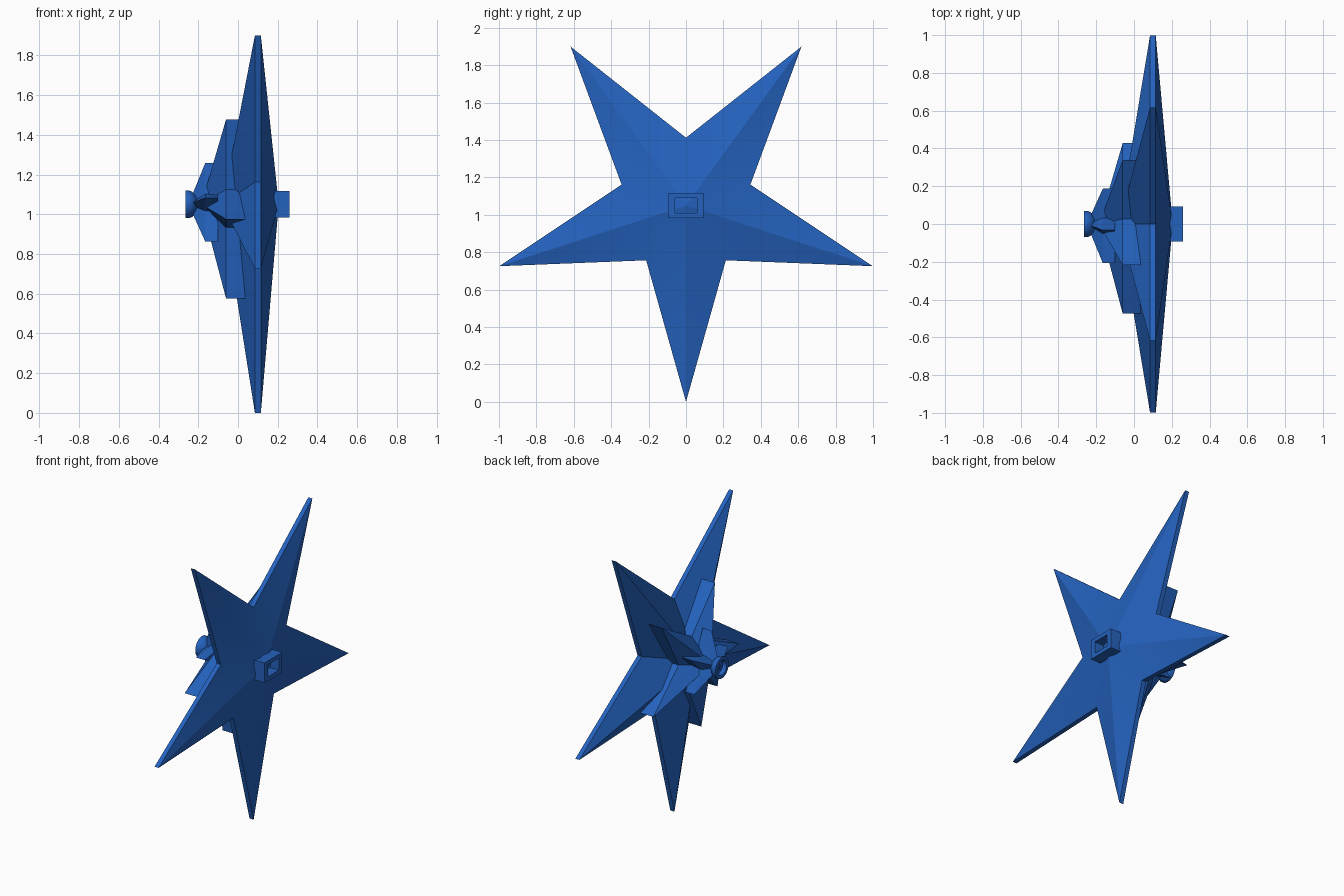
import bpy, bmesh, math
from mathutils import Vector

if "Cube" in bpy.data.objects:
    bpy.data.objects.remove(bpy.data.objects["Cube"])

CZ = 1.05  # height of the shared star axis

blue = bpy.data.materials.new("star blue")
blue.diffuse_color = (0.018, 0.122, 0.515, 1)
blue.use_nodes = True
blue.node_tree.nodes["Principled BSDF"].inputs["Base Color"].default_value = blue.diffuse_color


def finish(name, bm):
    bmesh.ops.recalc_face_normals(bm, faces=bm.faces)
    me = bpy.data.meshes.new(name)
    bm.to_mesh(me)
    bm.free()
    me.materials.append(blue)
    ob = bpy.data.objects.new(name, me)
    bpy.context.collection.objects.link(ob)
    bpy.ops.object.select_all(action='DESELECT')
    ob.select_set(True)
    bpy.context.view_layer.objects.active = ob
    bpy.ops.object.shade_smooth_by_angle(angle=math.radians(30))
    return ob


def star(name, radius, tip_angle, x_left_apex, x_left, x_right, x_right_apex):
    """Five-pointed faceted star around the x axis, with an outer rim wall."""
    bm = bmesh.new()
    rims = []
    for x in (x_left, x_right):
        ring = []
        for i in range(10):
            a = math.radians(tip_angle + 36 * i)
            r = radius * (1 if i % 2 == 0 else 0.345)
            ring.append(bm.verts.new((x, r * math.cos(a), CZ + r * math.sin(a))))
        rims.append(ring)
    left = bm.verts.new((x_left_apex, 0, CZ))
    right = bm.verts.new((x_right_apex, 0, CZ))
    a, b = rims
    for i in range(10):
        j = (i + 1) % 10
        bm.faces.new((a[i], a[j], b[j], b[i]))
        bm.faces.new((left, a[j], a[i]))
        bm.faces.new((right, b[i], b[j]))
    return finish(name, bm)


# Three stacked stars, each twisted against the one behind it
star("large_star", 1.05, 270, -0.08, 0.085, 0.115, 0.205)
star("middle_star", 0.48, 261, -0.185, -0.06, 0.05, 0.05)
star("small_star", 0.21, 243, -0.25, -0.165, -0.10, -0.10)

# Round cup at the centre of the small star
profile = [(-0.238, 0), (-0.238, 0.045), (-0.265, 0.048), (-0.265, 0.07),
           (-0.248, 0.07), (-0.23, 0.063), (-0.213, 0.045), (-0.203, 0.025), (-0.2, 0)]
bm = bmesh.new()
verts = [bm.verts.new((x, 0, CZ + r)) for x, r in profile]
edges = [bm.edges.new(p) for p in zip(verts, verts[1:])]
bmesh.ops.spin(bm, geom=verts + edges, cent=(0, 0, CZ), axis=(1, 0, 0),
               angle=math.tau, steps=32)
bmesh.ops.remove_doubles(bm, verts=bm.verts, dist=0.0005)
finish("centre_cup", bm)

# Rectangular socket on the opposite side
bm = bmesh.new()
loops = []
for x, hy, hz in ((0.17, 0.058, 0.04), (0.26, 0.058, 0.04),
                  (0.26, 0.093, 0.066), (0.17, 0.093, 0.066)):
    loops.append([bm.verts.new(Vector((x, sy * hy, CZ + sz * hz)))
                  for sy, sz in ((-1, -1), (1, -1), (1, 1), (-1, 1))])
for k in range(4):
    p, q = loops[k], loops[(k + 1) % 4]
    for i in range(4):
        j = (i + 1) % 4
        bm.faces.new((p[i], p[j], q[j], q[i]))
finish("rear_socket", bm)
